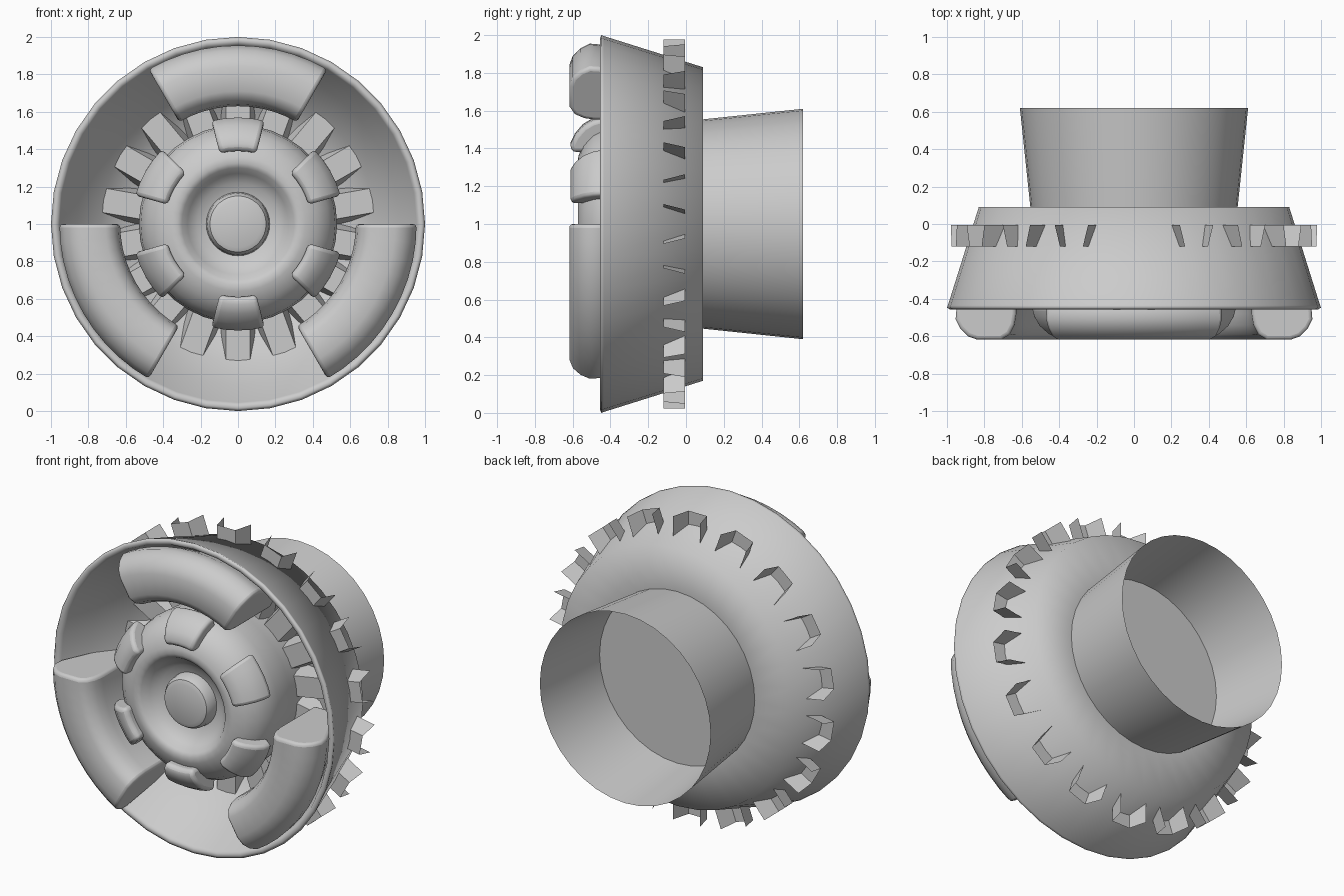
import bpy, bmesh
from math import sin, cos, radians, pi

if "Cube" in bpy.data.objects:
    bpy.data.objects.remove(bpy.data.objects["Cube"])

# Everything turns around an axis along y at height z = 1
def polar(r, a, y):
    return (r * sin(a), y, 1 + r * cos(a))

def finish(bm, name, angle=35, bevel=0):
    bmesh.ops.recalc_face_normals(bm, faces=bm.faces)
    me = bpy.data.meshes.new(name)
    bm.to_mesh(me)
    bm.free()
    ob = bpy.data.objects.new(name, me)
    bpy.context.collection.objects.link(ob)
    bpy.ops.object.select_all(action='DESELECT')
    bpy.context.view_layer.objects.active = ob
    ob.select_set(True)
    bpy.ops.object.shade_smooth_by_angle(angle=radians(angle))
    if bevel:
        m = ob.modifiers.new("soft_edges", 'BEVEL')
        m.width, m.segments, m.limit_method = bevel, 3, 'ANGLE'
        m.angle_limit = radians(50)
    return ob

def lathe(name, profile, n=36, angle=35):
    """Revolve (radius, y) points; radius 0 closes to a pole."""
    bm = bmesh.new()
    rings = []
    for r, y in profile:
        if r == 0:
            rings.append([bm.verts.new(polar(0, 0, y))] * n)
        else:
            rings.append([bm.verts.new(polar(r, 2 * pi * i / n, y)) for i in range(n)])
    for a, b in zip(rings, rings[1:]):
        for i in range(n):
            j = (i + 1) % n
            quad = list(dict.fromkeys((a[i], a[j], b[j], b[i])))
            bm.faces.new(quad)
    return finish(bm, name, angle)

def arc_block(name, section, mid, half, steps, bevel):
    """Sweep a closed (radius, y) section through an arc and cap the ends."""
    bm = bmesh.new()
    rings = []
    for i in range(steps + 1):
        a = radians(mid - half + 2 * half * i / steps)
        rings.append([bm.verts.new(polar(r, a, y)) for r, y in section])
    n = len(section)
    for a, b in zip(rings, rings[1:]):
        for i in range(n):
            j = (i + 1) % n
            bm.faces.new((a[i], a[j], b[j], b[i]))
    bm.faces.new(rings[0])
    bm.faces.new(rings[-1])
    return finish(bm, name, 40, bevel)

# Thick flared bowl with a closed flat back
lathe("bowl", [(0, 0.09), (0.55, 0.09), (0.83, 0.09), (0.995, -0.435), (1.0, -0.447),
               (0.985, -0.456), (0.965, -0.452), (0.955, -0.435), (0.86, -0.28),
               (0.73, -0.12), (0.61, -0.03), (0.45, 0.02), (0, 0.02)], angle=180)

# Open rear sleeve
lathe("rear_sleeve", [(0.553, 0.08), (0.61, 0.62)])

# Domed hub with dished front and centre knob
lathe("hub", [(0, -0.545), (0.125, -0.545), (0.15, -0.535), (0.165, -0.51), (0.17, -0.46),
              (0.22, -0.475), (0.27, -0.515), (0.30, -0.56), (0.325, -0.572), (0.36, -0.57),
              (0.43, -0.54), (0.485, -0.49), (0.52, -0.42), (0.53, -0.34), (0.52, -0.2),
              (0.50, -0.08), (0.50, 0.03)])

# Three large arc-shaped pads between hub and rim
pad = [(0.63, -0.12), (0.63, -0.48), (0.64, -0.54), (0.665, -0.59), (0.71, -0.618),
       (0.84, -0.618), (0.89, -0.60), (0.93, -0.56), (0.955, -0.51), (0.95, -0.45), (0.80, -0.12)]
for k in range(3):
    arc_block(f"large_pad_{k + 1}", pad, 120 * k, 30, 10, 0.02)

# Six small rounded pads on the dome
stud = [(0.39, -0.50), (0.39, -0.605), (0.43, -0.612), (0.48, -0.588), (0.53, -0.545),
        (0.56, -0.495), (0.575, -0.44), (0.50, -0.40)]
for k in range(6):
    arc_block(f"small_pad_{k + 1}", stud, 60 * k, 14.5, 4, 0.022)

# Eighteen open-backed channel spokes piercing the bowl
bm = bmesh.new()
for k in range(18):
    a = radians(20 * k)
    rows = []
    for r in (0.46, 0.978):
        rows.append([bm.verts.new((r * sin(a) + w * cos(a), y, 1 + r * cos(a) - w * sin(a)))
                     for w, y in ((-0.095, -0.005), (-0.065, -0.12), (0.065, -0.12), (0.095, -0.005))])
    for i in range(3):
        bm.faces.new((rows[0][i], rows[0][i + 1], rows[1][i + 1], rows[1][i]))
finish(bm, "spokes", 35)
